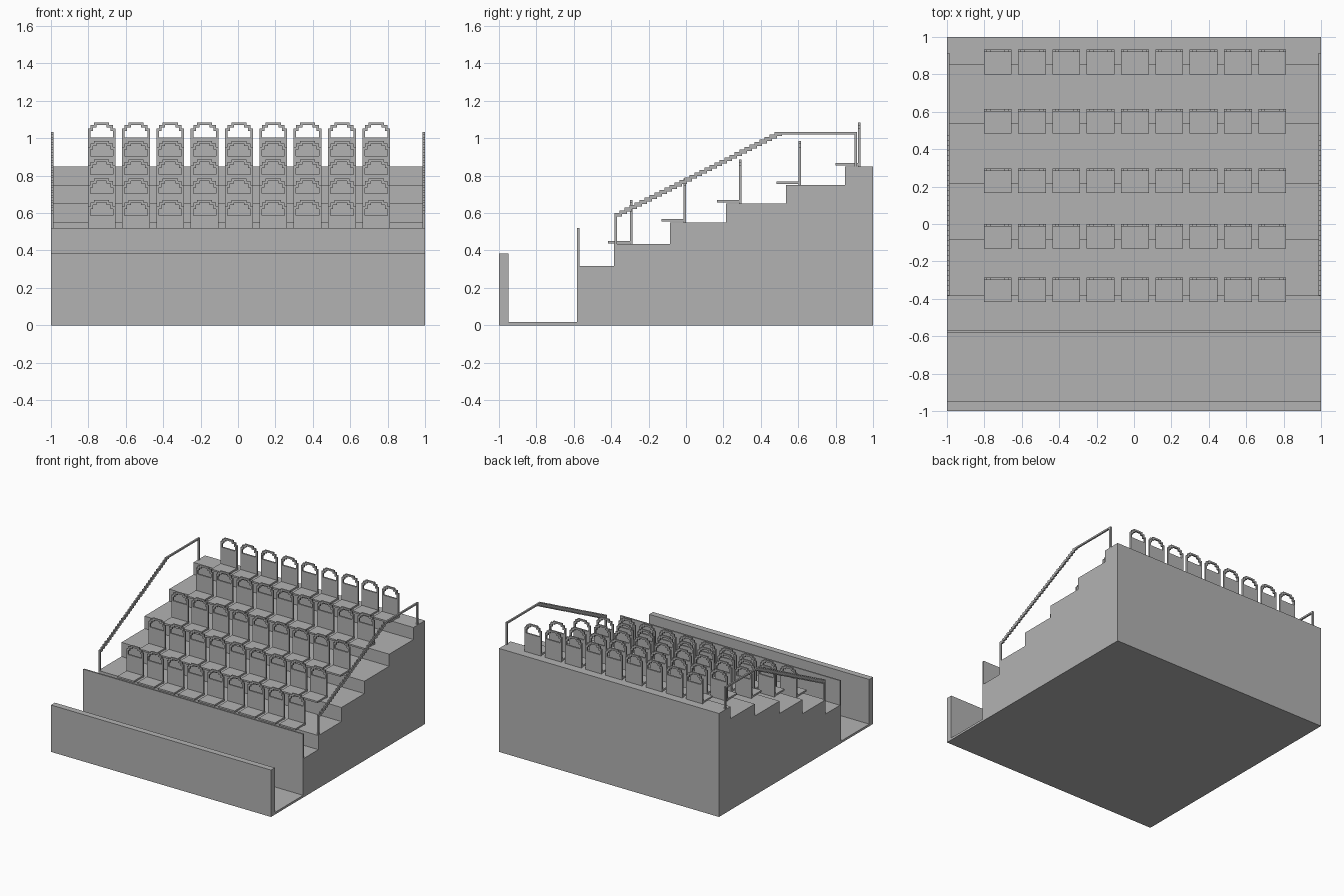
import bpy, bmesh
from mathutils import Vector

cube = bpy.data.objects.get("Cube")
if cube:
    bpy.data.objects.remove(cube, do_unlink=True)

U = 0.0135  # thickness of all thin parts

grey = bpy.data.materials.new("concrete grey")
grey.use_nodes = True
grey.diffuse_color = (0.45, 0.45, 0.45, 1)
grey.node_tree.nodes["Principled BSDF"].inputs["Base Color"].default_value = grey.diffuse_color


def prism(bm, points, start, end, axis):
    """Extrude an outline: (y, z) points along x, or (x, z) points along y."""
    def place(p, d):
        return Vector((d, p[0], p[1])) if axis == "x" else Vector((p[0], d, p[1]))
    face = bm.faces.new([bm.verts.new(place(p, start)) for p in points])
    new = bmesh.ops.extrude_face_region(bm, geom=[face])["geom"]
    shift = place((0, 0), end - start)
    bmesh.ops.translate(bm, vec=shift, verts=[g for g in new if isinstance(g, bmesh.types.BMVert)])


def rect(a, b, low, high):
    return [(a, low), (b, low), (b, high), (a, high)]


def make_mesh(name, bm):
    bmesh.ops.recalc_face_normals(bm, faces=bm.faces)
    mesh = bpy.data.meshes.new(name)
    bm.to_mesh(mesh)
    bm.free()
    mesh.materials.append(grey)
    return mesh


def add(name, mesh, location=(0, 0, 0)):
    obj = bpy.data.objects.new(name, mesh)
    obj.location = location
    bpy.context.collection.objects.link(obj)
    return obj


# Stand: front wall, walkway, barrier and terraces in one cross-section
outline = [(-1, 0), (-1, 0.385), (-0.95, 0.385), (-0.95, 0.018),
           (-0.582, 0.018), (-0.582, 0.52), (-0.57, 0.52), (-0.57, 0.318)]
terraces = [(-0.385, 0.434), (-0.085, 0.55), (0.213, 0.652), (0.535, 0.751), (0.85, 0.85)]
level = 0.318
for y, z in terraces:
    outline += [(y, level), (y, z)]
    level = z
outline += [(1, level), (1, 0)]
bm = bmesh.new()
prism(bm, outline, -1, 1, "x")
add("terraced_stand", make_mesh("terraced_stand", bm))

# Seat: pan, back panel and stepped arch with a hand opening; origin at back foot
HALF, TOP = 5.5 * U, 0.235
bm = bmesh.new()
prism(bm, rect(-HALF, HALF, 0.004, 0.004 + U), -0.132, 0, "y")
prism(bm, rect(-HALF, HALF, 0, TOP - 6 * U), -U, 0, "y")
outer = [(5.5, -6), (5.5, -2.5), (4.5, -2.5), (4.5, -1), (3, -1), (3, 0)]
inner = [(2, -1), (2, -2), (3.5, -2), (3.5, -3.5), (4.5, -3.5), (4.5, -6)]


def mirrored(half):
    return half + [(-x, z) for x, z in reversed(half)]


arch = mirrored(outer) + [(-x, z) for x, z in reversed(inner)] + inner
arch = mirrored(outer) + list(reversed(mirrored(list(reversed(inner)))))
prism(bm, [(x * U, TOP + z * U) for x, z in arch], -U, 0, "y")
seat = make_mesh("seat", bm)

back_lines = [-0.286, 0, 0.298, 0.615, 0.932]
for row, (y, (_, z)) in enumerate(zip(back_lines, terraces), 1):
    for n in range(9):
        add(f"seat_row{row}_{n + 1}", seat, (0.005 + (n - 4) * 0.1835, y, z))

# Handrails: front post, stepped slope, level rail and rear post
START, END, LOW, HIGH, STEPS = -0.382, 0.5, 0.588, 1.033, 33
run, rise = (END - START) / STEPS, (HIGH - LOW) / STEPS
bm = bmesh.new()
prism(bm, rect(START, START + U, 0.434, LOW), 0, U, "x")
for i in range(STEPS):
    y, z = START + i * run, LOW + i * rise
    prism(bm, rect(y, y + run * 1.5, z - U / 2, z + rise), 0, U, "x")
prism(bm, rect(END, 0.915, HIGH - U, HIGH), 0, U, "x")
prism(bm, rect(0.915 - U, 0.915, 0.85, HIGH - U), 0, U, "x")
rail = make_mesh("handrail", bm)
add("right_handrail", rail, (-1, 0, 0))
add("left_handrail", rail, (1 - U, 0, 0))
